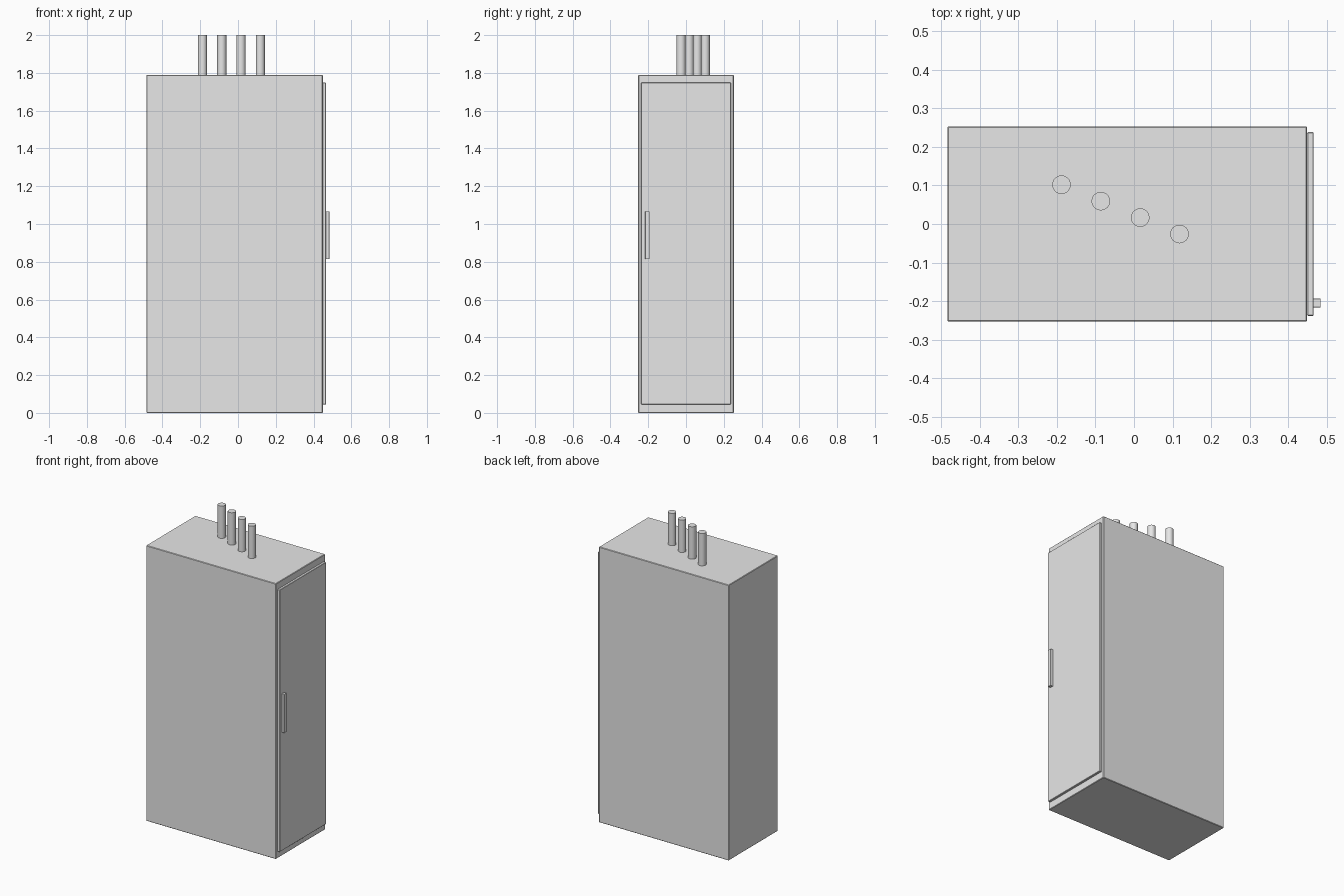
import bpy
from mathutils import Vector

cube = bpy.data.objects.get("Cube")
if cube:
    bpy.data.objects.remove(cube, do_unlink=True)

grey = bpy.data.materials.new("light_grey")
grey.use_nodes = True
colour = (0.8, 0.8, 0.8, 1)
grey.diffuse_color = colour
grey.node_tree.nodes["Principled BSDF"].inputs["Base Color"].default_value = colour


def box(name, low, high, bevel):
    """Box between two corners with slightly eased edges."""
    low, high = Vector(low), Vector(high)
    bpy.ops.mesh.primitive_cube_add(size=1, location=(low + high) / 2)
    ob = bpy.context.object
    ob.name = name
    ob.scale = high - low
    bpy.ops.object.transform_apply(location=False, rotation=False, scale=True)
    ob.data.materials.append(grey)
    mod = ob.modifiers.new("eased_edges", "BEVEL")
    mod.width = bevel
    mod.segments = 1
    return ob


# Cabinet, side door and handle
box("cabinet_body", (-0.484, -0.253, 0), (0.449, 0.253, 1.79), 0.003)
box("side_door", (0.449, -0.238, 0.045), (0.466, 0.238, 1.748), 0.002)
box("door_handle", (0.465, -0.216, 0.815), (0.484, -0.193, 1.066), 0.001)

# Diagonal row of conduit pipes on the roof
first, last = Vector((-0.188, 0.102, 1.89)), Vector((0.118, -0.026, 1.89))
for i in range(4):
    bpy.ops.mesh.primitive_cylinder_add(
        vertices=32, radius=0.024, depth=0.22, location=first.lerp(last, i / 3))
    pipe = bpy.context.object
    pipe.name = f"roof_pipe_{i + 1}"
    pipe.data.materials.append(grey)
    bpy.ops.object.shade_smooth_by_angle()
